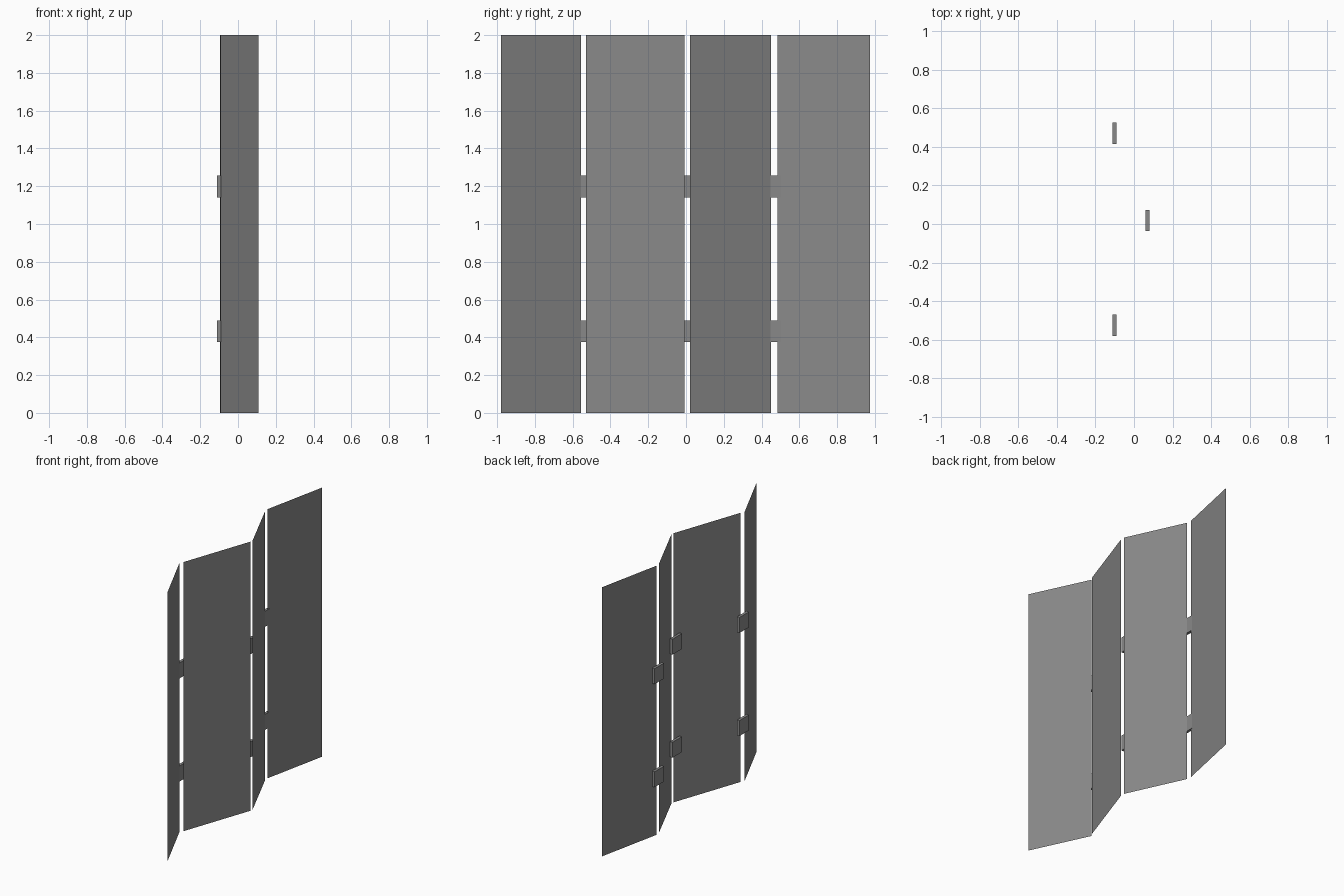
import bpy
import bmesh

cube = bpy.data.objects.get("Cube")
if cube:
    bpy.data.objects.remove(cube, do_unlink=True)

HEIGHT = 2.0

grey = bpy.data.materials.new("mid_grey")
colour = (0.25, 0.25, 0.25, 1.0)
grey.diffuse_color = colour
grey.use_nodes = True
grey.node_tree.nodes["Principled BSDF"].inputs["Base Color"].default_value = colour


def finish(name, bm):
    mesh = bpy.data.meshes.new(name)
    bm.to_mesh(mesh)
    bm.free()
    mesh.materials.append(grey)
    obj = bpy.data.objects.new(name, mesh)
    bpy.context.collection.objects.link(obj)
    return obj


def panel(name, start, end):
    """Thin upright sheet between two floor points."""
    bm = bmesh.new()
    corners = [(*start, 0), (*end, 0), (*end, HEIGHT), (*start, HEIGHT)]
    bm.faces.new([bm.verts.new(c) for c in corners])
    return finish(name, bm)


def hinge(name, x, y, z):
    """Small flat block bridging two panels."""
    bm = bmesh.new()
    bmesh.ops.create_cube(bm, size=1)
    bmesh.ops.scale(bm, vec=(0.02, 0.11, 0.115), verts=bm.verts)
    bmesh.ops.translate(bm, vec=(x, y, z), verts=bm.verts)
    return finish(name, bm)


# Folding panels, zigzagging from front to back
panels = [
    ((0.108, -0.98), (-0.092, -0.555)),
    ((-0.075, -0.53), (0.107, -0.007)),
    ((0.107, 0.02), (-0.092, 0.45)),
    ((-0.095, 0.485), (0.008, 0.975)),
]
for i, (start, end) in enumerate(panels, 1):
    panel(f"screen_panel_{i}", start, end)

# Two hinges behind each fold
folds = [(-0.101, -0.525), (0.07, 0.018), (-0.101, 0.471)]
for i, (x, y) in enumerate(folds, 1):
    for level, z in (("lower", 0.432), ("upper", 1.198)):
        hinge(f"{level}_hinge_{i}", x, y, z)
